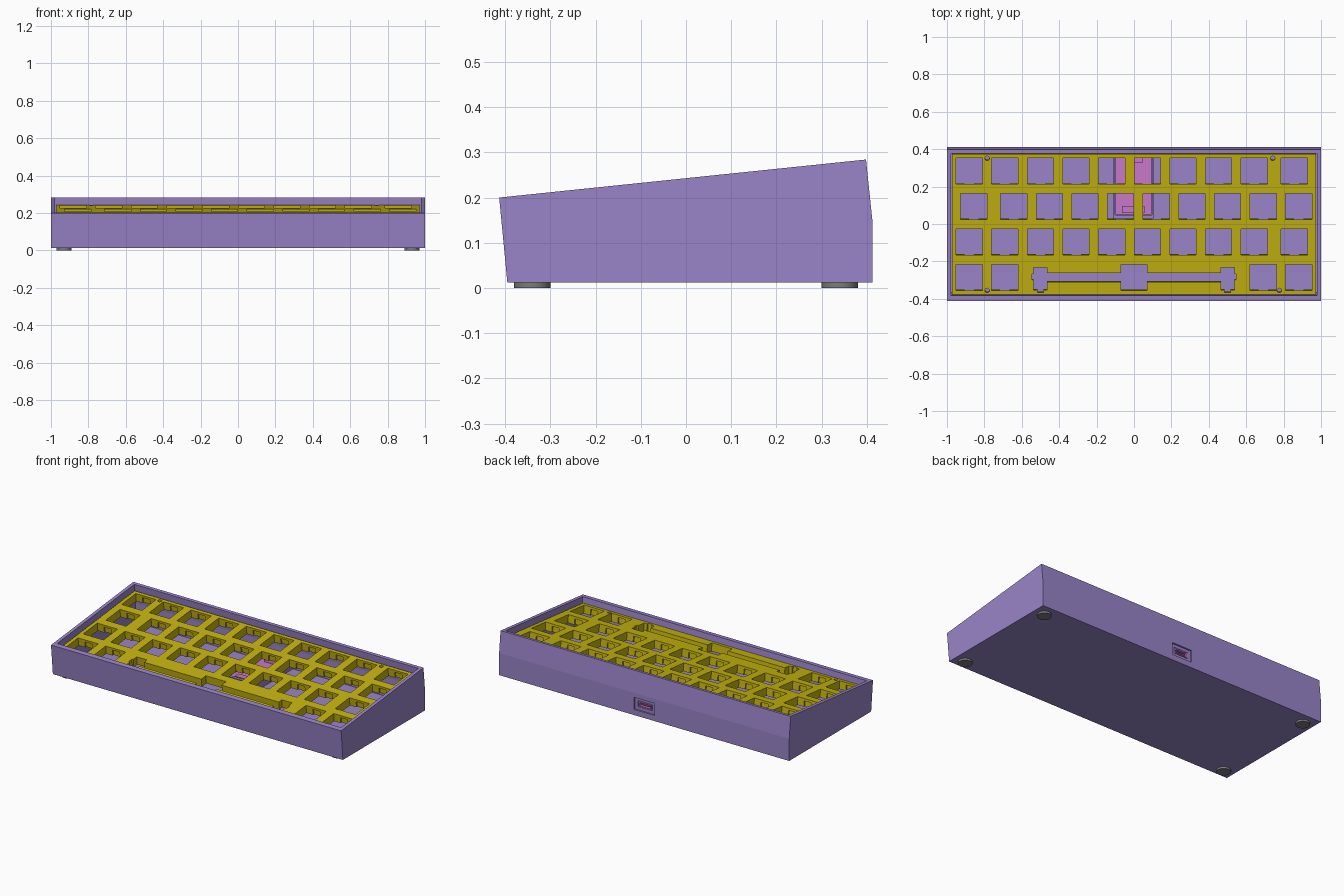
import bpy, bmesh, math
from mathutils import Matrix, Vector

if "Cube" in bpy.data.objects:
    bpy.data.objects.remove(bpy.data.objects["Cube"])

U = 0.1905                      # key pitch
TILT = math.atan2(0.084, 0.811)  # typing angle


def material(name, rgb):
    m = bpy.data.materials.new(name)
    m.diffuse_color = (*rgb, 1)
    m.use_nodes = True
    m.node_tree.nodes["Principled BSDF"].inputs["Base Color"].default_value = m.diffuse_color
    return m


PURPLE = material("purple", (0.32, 0.232, 0.58))
YELLOW = material("yellow", (0.56, 0.455, 0.005))
PINK = material("pink", (0.58, 0.19, 0.58))
GREY = material("grey", (0.2, 0.2, 0.2))


def add_prism(bm, pts, direction):
    """Closed prism: polygon of 3D points swept along a direction."""
    face = bm.faces.new([bm.verts.new(p) for p in pts])
    ext = bmesh.ops.extrude_face_region(bm, geom=[face])
    bmesh.ops.translate(bm, vec=Vector(direction),
                        verts=[v for v in ext["geom"] if isinstance(v, bmesh.types.BMVert)])


def add_box(bm, x0, x1, y0, y1, z0, z1):
    add_prism(bm, [(x0, y0, z0), (x1, y0, z0), (x1, y1, z0), (x0, y1, z0)], (0, 0, z1 - z0))


def finish(bm, name, mat):
    bmesh.ops.recalc_face_normals(bm, faces=bm.faces)
    me = bpy.data.meshes.new(name)
    bm.to_mesh(me)
    bm.free()
    if mat:
        me.materials.append(mat)
    ob = bpy.data.objects.new(name, me)
    bpy.context.collection.objects.link(ob)
    return ob


def boxes(name, mat, *dims):
    bm = bmesh.new()
    for d in dims:
        add_box(bm, *d)
    return finish(bm, name, mat)


def side_profile(name, mat, yz, half):
    bm = bmesh.new()
    add_prism(bm, [(-half, y, z) for y, z in yz], (2 * half, 0, 0))
    return finish(bm, name, mat)


def cut(ob, *cutters):
    """Apply boolean differences and remove the cutters."""
    for c in cutters:
        mod = ob.modifiers.new("cut", 'BOOLEAN')
        mod.operation, mod.solver, mod.object = 'DIFFERENCE', 'EXACT', c
        c.hide_render = True
    dg = bpy.context.evaluated_depsgraph_get()
    dg.update()
    me = bpy.data.meshes.new_from_object(ob.evaluated_get(dg))
    ob.modifiers.clear()
    ob.data = me
    for c in cutters:
        bpy.data.objects.remove(c)


# Case: wedge shell, open on top, with a connector recess at the back
case = side_profile("case", PURPLE,
                    [(-0.395, 0.012), (0.412, 0.012), (0.412, 0.15), (0.398, 0.284), (-0.413, 0.2)], 1.0)
cavity = side_profile("cavity_cutter", None,
                      [(-0.365, 0.04), (0.391, 0.04), (0.391, 0.16), (0.372, 0.34), (-0.392, 0.30)], 0.979)
recess = boxes("recess_cutter", None, (-0.07, 0.07, 0.402, 0.5, 0.047, 0.122))
port = boxes("port_cutter", None, (-0.049, 0.049, 0.36, 0.5, 0.066, 0.104))
cut(case, cavity, recess, port)

# Switch plate, built flat with its top at z = 0 and then tilted
T = 0.05
plate = boxes("switch_plate", YELLOW, (-0.974, 0.974, -0.378, 0.378, -T, 0))
left = -10.25 * U / 2
std = [i + 0.5 for i in range(9)] + [9.625]
stagger = [0.625] + [i + 1.75 for i in range(9)]
rows = [(1.5, std), (0.5, stagger), (-0.5, std), (-1.5, [0.5, 1.5, 8.75, 9.75])]
centres = [(left + k * U, r * U) for r, keys in rows for k in keys]

holes = boxes("hole_cutter", None, *[(x - .07, x + .07, y - .07, y + .07, -0.1, 0.05) for x, y in centres])
# clip notches hidden under the top skin
notches = boxes("notch_cutter", None,
                *[(x - .025, x + .025, y - .079, y + .079, -0.1, -0.014) for x, y in centres])

# Space bar slot: switch opening, wire channel and stabiliser pockets
half = [(.07, .07), (.07, .025), (.464, .025), (.464, .055), (.536, .055), (.536, .02), (.545, .02),
        (.545, -.012), (.536, -.012), (.536, -.068), (.516, -.068), (.516, -.08), (.484, -.08),
        (.484, -.068), (.464, -.068), (.464, -.025), (.07, -.025), (.07, -.07)]
outline = half + [(-x, y) for x, y in reversed(half)]
bm = bmesh.new()
add_prism(bm, [(x, y - 1.5 * U, -0.1) for x, y in outline], (0, 0, 0.15))
space = finish(bm, "space_cutter", None)

# Screw holes
bm = bmesh.new()
for x, y in [(-0.785, 0.355), (0.742, 0.355), (-0.785, -0.355), (0.777, -0.355)]:
    bmesh.ops.create_cone(bm, cap_ends=True, segments=16, radius1=0.012, radius2=0.012, depth=0.3,
                          matrix=Matrix.Translation((x, y, 0)))
screws = finish(bm, "screw_cutter", None)
cut(plate, holes, notches, space, screws)
plate.data.transform(Matrix.Translation((0, -0.002, 0.205)) @ Matrix.Rotation(TILT, 4, 'X'))

# Controller board with chip and hollow connector
boxes("controller_board", PINK, (-0.1, 0.093, 0.05, 0.385, 0.052, 0.068))
boxes("controller_chip", PINK, (-0.063, 0.055, 0.058, 0.096, 0.068, 0.078))
connector = boxes("connector", PINK, (-0.045, 0.045, 0.325, 0.404, 0.069, 0.101))
cut(connector, boxes("socket_cutter", None, (-0.037, 0.037, 0.35, 0.45, 0.076, 0.094)))
boxes("connector_tongue", PINK, (-0.028, 0.028, 0.345, 0.398, 0.082, 0.088))

# Purple cradle around the board
boxes("board_cradle", PURPLE, (-0.112, -0.102, 0.03, 0.39, 0.038, 0.08),
      (0.095, 0.105, 0.03, 0.39, 0.038, 0.08), (-0.102, 0.095, 0.03, 0.048, 0.038, 0.08))

# Round feet
for i, (x, y) in enumerate([(sx * 0.93, sy * 0.34) for sx in (-1, 1) for sy in (-1, 1)]):
    bm = bmesh.new()
    bmesh.ops.create_cone(bm, cap_ends=True, segments=40, radius1=0.04, radius2=0.04, depth=0.012,
                          matrix=Matrix.Translation((x, y, 0.006)))
    foot = finish(bm, f"foot_{i + 1}", GREY)
    for p in foot.data.polygons:
        p.use_smooth = abs(p.normal.z) < 0.5
    for e in foot.data.edges:
        a, b = (foot.data.vertices[v].co for v in e.vertices)
        e.use_edge_sharp = abs(a.z - b.z) < 1e-5
